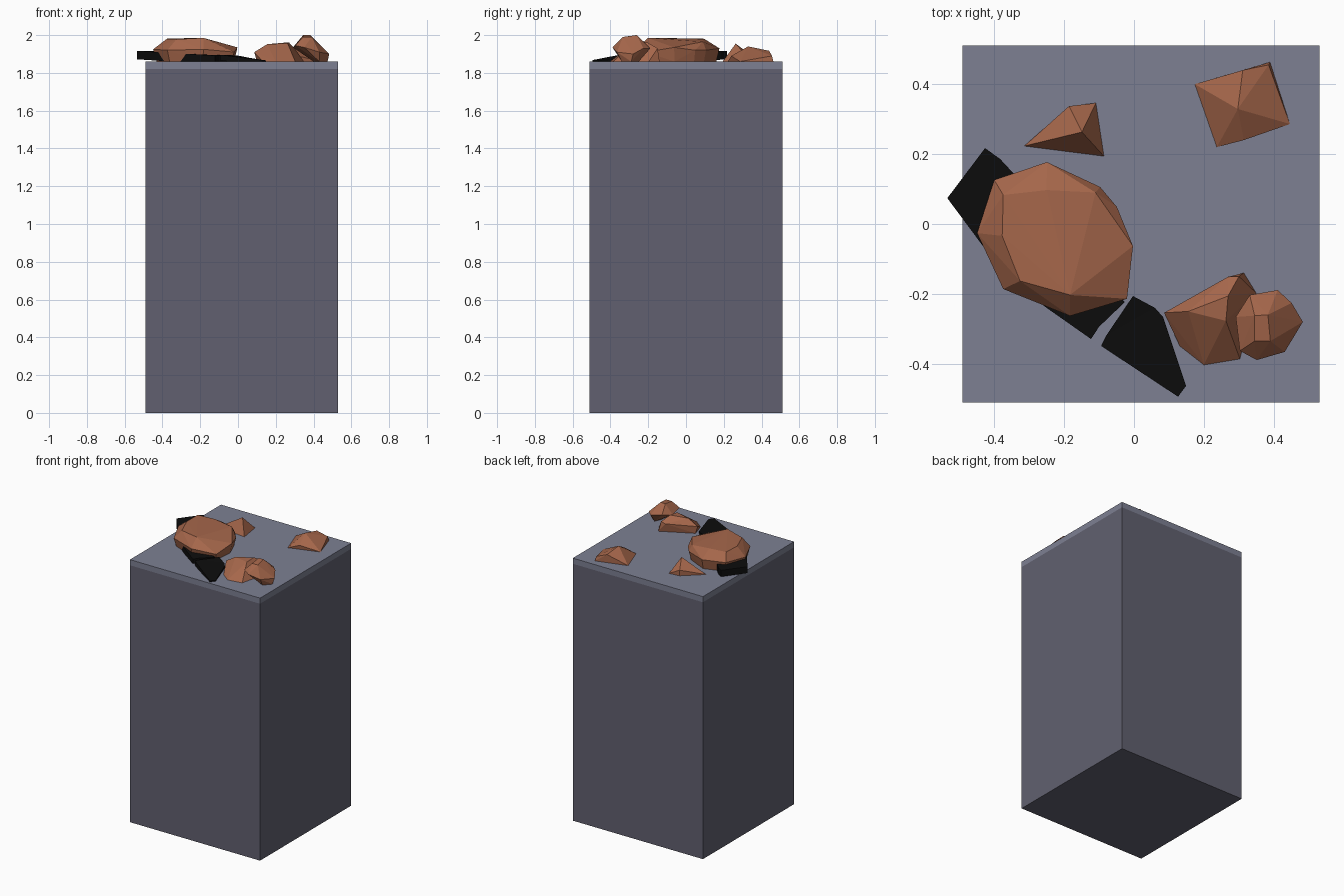
import bpy, bmesh


def material(name, rgb):
    m = bpy.data.materials.new(name)
    m.diffuse_color = (*rgb, 1.0)
    return m


STONE = material("dark_slate", (0.120, 0.118, 0.160))
CAP = material("light_slate", (0.205, 0.216, 0.290))
ROCK = material("rust_brown", (0.38, 0.135, 0.070))
BLACK = material("black", (0.004, 0.004, 0.004))
TOP = 1.86


def finish(name, bm, mat):
    bmesh.ops.recalc_face_normals(bm, faces=bm.faces)
    me = bpy.data.meshes.new(name)
    bm.to_mesh(me)
    bm.free()
    me.materials.append(mat)
    ob = bpy.data.objects.new(name, me)
    bpy.context.collection.objects.link(ob)
    return ob


def box(name, x0, x1, y0, y1, z0, z1, mat):
    bm = bmesh.new()
    bmesh.ops.create_cube(bm, size=1)
    for v in bm.verts:
        v.co = ((x0 + x1) / 2 + v.co.x * (x1 - x0),
                (y0 + y1) / 2 + v.co.y * (y1 - y0),
                (z0 + z1) / 2 + v.co.z * (z1 - z0))
    return finish(name, bm, mat)


def stone(name, pts, mat=ROCK):
    """Faceted chunk: convex hull of a few corner points."""
    bm = bmesh.new()
    for p in pts:
        bm.verts.new(p)
    res = bmesh.ops.convex_hull(bm, input=bm.verts)
    junk = {g for g in res["geom_interior"] + res["geom_unused"]
            if isinstance(g, bmesh.types.BMVert)}
    bmesh.ops.delete(bm, geom=list(junk), context='VERTS')
    return finish(name, bm, mat)


def shard(name, pts, thick):
    """Plate with a top outline (x, y, z) and a thickness below it."""
    bm = bmesh.new()
    top = [bm.verts.new(p) for p in pts]
    low = [bm.verts.new((x, y, z - thick)) for x, y, z in pts]
    n = len(pts)
    bm.faces.new(top)
    bm.faces.new(low[::-1])
    for i in range(n):
        j = (i + 1) % n
        bm.faces.new((top[i], low[i], low[j], top[j]))
    bmesh.ops.triangulate(bm, faces=[f for f in bm.faces if len(f.verts) > 4])
    return finish(name, bm, BLACK)


# Pedestal and its paler top slab
box("pedestal", -0.49, 0.53, -0.51, 0.51, 0, 1.82, STONE)
box("top_slab", -0.49, 0.53, -0.51, 0.51, 1.82, TOP, CAP)

# Large boulder: base ring, widest ring and top ring
rim = [(-.449, -.026, 1.925), (-.40, .126, 1.93), (-.249, .177, 1.93),
       (-.097, .106, 1.92), (-.049, .049, 1.92), (-.003, -.063, 1.935),
       (-.02, -.214, 1.91), (-.183, -.263, 1.925), (-.374, -.186, 1.92)]
base = [(-.22 + (x + .22) * .92, -.03 + (y + .03) * .92, TOP) for x, y, z in rim]
crown = [(-.374, .083, 1.982), (-.25, .097, 1.98), (-.11, .09, 1.965),
         (-.183, -.203, 1.985), (-.326, -.163, 1.978), (-.377, -.034, 1.98)]
stone("large_boulder", rim + base + crown)

# Small pyramid-like rock at the back
stone("small_rock", [(-.314, .223, TOP), (-.186, .337, 1.90), (-.186, .337, TOP),
                     (-.109, .346, TOP), (-.086, .194, TOP), (-.149, .263, 1.955)])

# Wedge rock at the back right
stone("wedge_rock", [(.174, .40, TOP), (.389, .463, TOP), (.446, .286, TOP),
                     (.237, .22, TOP), (.385, .455, 1.89), (.311, .44, 1.917),
                     (.297, .329, 1.94), (.314, .24, 1.89)])

# Rock at the front right
stone("front_rock", [(.086, -.254, 1.91), (.10, -.25, TOP), (.269, -.151, 1.92),
                     (.314, -.14, TOP), (.349, -.197, TOP), (.303, -.386, TOP),
                     (.20, -.403, TOP), (.131, -.349, TOP), (.155, -.25, 1.952),
                     (.269, -.206, 1.962), (.263, -.277, 1.955), (.30, -.15, 1.93)])

# Tilted pebble leaning on the front rock
stone("leaning_pebble", [(.291, -.266, 1.935), (.331, -.203, 1.945), (.303, -.363, 1.945),
                         (.345, -.262, 2.0), (.345, -.335, 1.99), (.383, -.26, 2.0),
                         (.39, -.335, 1.99), (.411, -.189, 1.93), (.451, -.226, 1.93),
                         (.483, -.28, 1.90), (.431, -.366, 1.91), (.351, -.389, 1.935),
                         (.474, -.29, TOP), (.42, -.25, TOP), (.43, -.34, TOP),
                         (.40, -.30, TOP)])

# Curved black shard running under the boulder and over the left edge
shard("long_black_shard", [(-.534, .074, 1.917), (-.43, -.066, 1.91), (-.35, -.16, 1.905),
                           (-.254, -.237, 1.90), (-.123, -.329, 1.892), (-.10, -.294, 1.892),
                           (-.026, -.223, 1.892), (-.15, -.12, 1.90), (-.26, .0, 1.905),
                           (-.343, .143, 1.912), (-.383, .186, 1.915), (-.426, .217, 1.917)],
      0.045)

# Broken-off black tip lying at the front
shard("black_shard_tip", [(-.094, -.349, 1.896), (.126, -.494, 1.868), (.149, -.463, 1.866),
                          (.083, -.266, 1.876), (.06, -.24, 1.88), (-.003, -.206, 1.892),
                          (-.08, -.32, 1.896)], 0.03)
